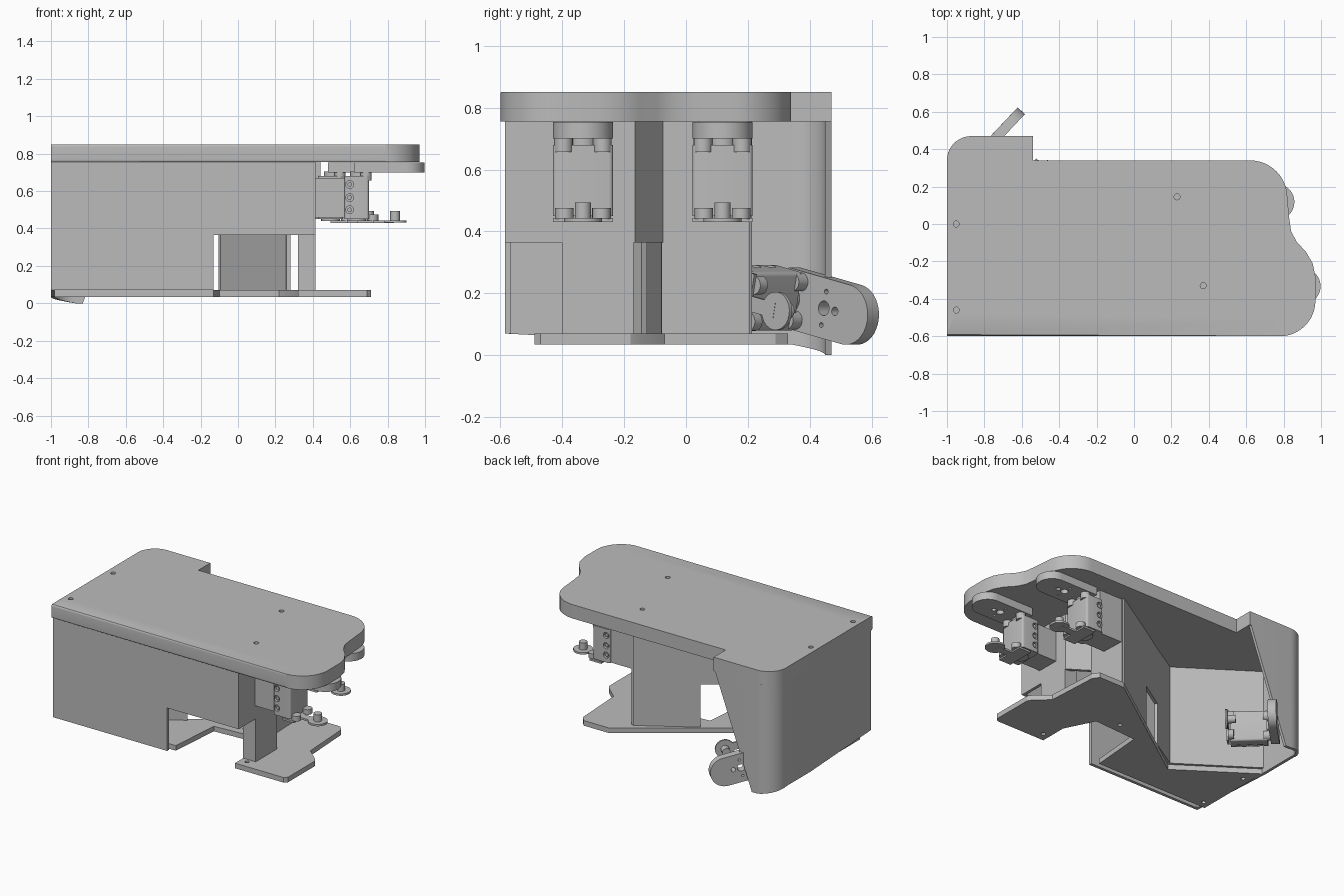
import bpy, bmesh, math
from mathutils import Matrix, Vector

cube = bpy.data.objects.get("Cube")
if cube:
    bpy.data.objects.remove(cube, do_unlink=True)

grey = bpy.data.materials.new("plain grey")
grey.use_nodes = True
grey.diffuse_color = (0.5, 0.5, 0.5, 1)
grey.node_tree.nodes["Principled BSDF"].inputs["Base Color"].default_value = (0.5, 0.5, 0.5, 1)


def arc(cx, cy, r, a0, a1, n=12):
    angles = [math.radians(a0 + (a1 - a0) * i / n) for i in range(n + 1)]
    return [(cx + r * math.cos(a), cy + r * math.sin(a)) for a in angles]


def circle(x, y, r, n=24):
    return arc(x, y, r, 0, 360, n)[:-1]


def rect(x0, y0, x1, y1):
    return [(x0, y0), (x1, y0), (x1, y1), (x0, y1)]


def activate(obj):
    bpy.ops.object.select_all(action="DESELECT")
    obj.select_set(True)
    bpy.context.view_layer.objects.active = obj


def finish(name, bm):
    bmesh.ops.recalc_face_normals(bm, faces=bm.faces)
    mesh = bpy.data.meshes.new(name)
    bm.to_mesh(mesh)
    bm.free()
    mesh.materials.append(grey)
    obj = bpy.data.objects.new(name, mesh)
    bpy.context.collection.objects.link(obj)
    return obj


def smooth(obj):
    activate(obj)
    bpy.ops.object.shade_smooth_by_angle(angle=math.radians(30))
    return obj


def prism(name, outline, z0, z1, matrix=Matrix(), bevel=None):
    """Extrude a flat outline from z0 to z1, then place it."""
    bm = bmesh.new()
    face = bm.faces.new([bm.verts.new((x, y, z0)) for x, y in outline])
    ext = bmesh.ops.extrude_face_region(bm, geom=[face])
    bmesh.ops.translate(bm, vec=(0, 0, z1 - z0),
                        verts=[v for v in ext["geom"] if isinstance(v, bmesh.types.BMVert)])
    if bevel:
        edges = [e for e in bm.edges if bevel(*e.verts)]
        bmesh.ops.bevel(bm, geom=edges, offset=0.014, segments=4, profile=0.5, affect="EDGES")
    bm.transform(matrix)
    return smooth(finish(name, bm))


def wall(name, bottom, top, thickness=0.02):
    """Upright sheet between two rows of points, given thickness."""
    bm = bmesh.new()
    low = [bm.verts.new(p) for p in bottom]
    high = [bm.verts.new(p) for p in top]
    for i in range(len(low) - 1):
        bm.faces.new((low[i], low[i + 1], high[i + 1], high[i]))
    obj = finish(name, bm)
    mod = obj.modifiers.new("thickness", "SOLIDIFY")
    mod.thickness = thickness
    mod.offset = 0
    mod.use_even_offset = True
    activate(obj)
    bpy.ops.object.modifier_apply(modifier=mod.name)
    return smooth(obj)


def straight_wall(name, path, z0, z1, thickness=0.02):
    return wall(name, [(x, y, z0) for x, y in path], [(x, y, z1) for x, y in path], thickness)


def cut(obj, cutters):
    activate(obj)
    for c in cutters:
        c.hide_render = True
        mod = obj.modifiers.new("hole", "BOOLEAN")
        mod.operation = "DIFFERENCE"
        mod.solver = "EXACT"
        mod.object = c
        activate(obj)
        bpy.ops.object.modifier_apply(modifier=mod.name)
        bpy.data.objects.remove(c, do_unlink=True)
    smooth(obj)


def drill(obj, holes, z0, z1, matrix=Matrix()):
    cut(obj, [prism("cutter", circle(x, y, r, 16), z0, z1, matrix) for x, y, r in holes])


LOW, MID, HIGH, TOP = 0.07, 0.365, 0.755, 0.85

# Top plate with a wavy end and a softened front edge
plate_outline = ([(-1, -0.6)] + arc(0.78, -0.41, 0.19, -90, 0)
                 + [(0.97, -0.28), (0.955, -0.21), (0.92, -0.15), (0.87, -0.095),
                    (0.84, -0.04), (0.83, 0.03)]
                 + arc(0.62, 0.14, 0.2, 0, 90)
                 + [(-0.54, 0.34), (-0.54, 0.47)] + arc(-0.87, 0.34, 0.13, 90, 180))
plate = prism("top_plate", plate_outline, HIGH, TOP,
              bevel=lambda a, b: a.co.y < -0.595 and b.co.y < -0.595 and abs(a.co.x - b.co.x) > 1)
drill(plate, [(-0.95, 0, 0.016), (-0.95, -0.46, 0.016), (0.23, 0.145, 0.016),
              (0.37, -0.33, 0.016)], 0.7, 0.9)

# Bottom plate
base_outline = [(-0.98, -0.49), (-0.13, -0.49), (-0.1, -0.12), (0.22, -0.1), (0.32, -0.3),
                (0.32, -0.49), (0.69, -0.49), (0.71, -0.47), (0.71, -0.18), (0.69, -0.15),
                (0.6, -0.07), (0.58, 0.29), (0.55, 0.33), (0.36, 0.33), (-0.5, -0.27), (-0.98, 0.06)]
base = prism("bottom_plate", base_outline, 0.035, LOW)
drill(base, [(0.37, -0.43, 0.014), (0.08, -0.04, 0.014), (-0.93, -0.06, 0.014),
             (-0.93, -0.44, 0.014)], 0, 0.1)

# Front wall with a low notch, drawn in x and z
stand = Matrix.Translation((0, -0.565, 0)) @ Matrix.Rotation(math.pi / 2, 4, "X")
prism("front_wall", [(-1, LOW), (-0.13, LOW), (-0.13, MID), (0.415, MID), (0.415, HIGH),
                     (-1, HIGH)], 0, 0.02, stand)

# Right side: upper wall, post, angled link and rear panel
straight_wall("right_upper_wall", [(0.405, -0.585), (0.405, -0.17), (0.27, -0.08)], MID, HIGH)
prism("right_post", rect(0.32, -0.40, 0.415, -0.17), LOW, HIGH)
straight_wall("right_rear_panel", [(0.27, -0.08), (0.26, 0.205)], LOW, HIGH)

# Slanted back walls with a window between them
straight_wall("slanted_wall", [(0.26, 0.205), (-0.1, -0.015)], LOW, HIGH)
straight_wall("window_lintel", [(-0.1, -0.015), (-0.29, -0.135)], MID, HIGH)
straight_wall("recess_wall", [(-0.29, -0.135), (-0.5, -0.26), (-0.985, 0.07)], LOW, HIGH)

# Left end wall curving round into a tapering rear flap
curve = arc(-0.87, 0.34, 0.12, 180, 90)
end_path = [(-0.99, -0.585), (-0.99, 0.07)] + curve
low_row = [(x, y, LOW if y < 0 else 0.035) for x, y in end_path[:2]]
low_row += [(x, y, 0.035 * (1 - i / (len(curve) - 1))) for i, (x, y) in enumerate(curve)]
wall("left_end_wall", low_row + [(-0.83, 0.46, 0)],
     [(x, y, HIGH) for x, y in end_path] + [(-0.55, 0.46, HIGH)])


def joint(prefix, m):
    """Motor box with a rounded tab above and a small arm below."""
    box = prism(prefix + "_motor", rect(-0.065, -0.0975, 0.065, 0.0975), -0.115, 0.115, m,
                bevel=lambda a, b: abs(a.co.z - b.co.z) > 0.1)
    side = m @ Matrix.Rotation(math.pi / 2, 4, "X")
    rows = [(-0.038, z, 0.021) for z in (-0.065, 0.0, 0.07)]
    drill(box, rows, 0.08, 0.12, side)
    drill(box, rows, -0.12, -0.08, side)
    for z in (-0.065, 0.0, 0.07):
        prism(prefix + "_screw", circle(-0.038, z, 0.012, 12), -0.092, 0.092, side)
    tab = prism(prefix + "_tab", [(-0.015, -0.0975)] + arc(0.265, 0, 0.0975, -90, 90, 20)
                + [(-0.015, 0.0975)], 0.135, 0.188, m)
    drill(tab, [(0.165, 0, 0.024), (0.215, 0, 0.014), (0.165, 0.055, 0.008),
                (0.165, -0.055, 0.008)], 0.1, 0.25, m)
    prism(prefix + "_neck", circle(0.01, 0, 0.045), 0.11, 0.14, m)
    prism(prefix + "_arm_bar", rect(0.0, -0.0975, 0.09, 0.0975), -0.135, -0.122, m)
    prism(prefix + "_arm", rect(0.08, -0.025, 0.2, 0.025), -0.135, -0.122, m)
    prism(prefix + "_arm_disc", circle(0.205, 0, 0.062), -0.134, -0.121, m)
    prism(prefix + "_arm_pin", circle(0.205, 0, 0.026), -0.125, -0.072, m)
    prism(prefix + "_arm_hub", circle(0, 0, 0.05), -0.125, -0.11, m)
    for s in (-1, 1):
        prism(prefix + "_tab_boss", circle(0.05, s * 0.063, 0.03), 0.092, 0.138, m)
        prism(prefix + "_arm_boss", circle(0.085, s * 0.06, 0.03), -0.125, -0.09, m)


# Two upright joints under the wavy end
joint("front_joint", Matrix.Translation((0.635, -0.333, 0.565)))
joint("rear_joint", Matrix.Translation((0.495, 0.118, 0.565)))
prism("front_mount", rect(0.41, -0.41, 0.575, -0.255), 0.46, 0.67)
prism("rear_mount", rect(0.265, 0.04, 0.44, 0.2), 0.45, HIGH)

# Tilted joint in the rear recess
along = Vector((0.66, 0.70, -0.2)).normalized()
axis = Vector((-0.72, 0.69, 0))
axis = (axis - along * axis.dot(along)).normalized()
tilt = Matrix((along, axis.cross(along), axis)).transposed().to_4x4()
joint("tilted_joint", Matrix.Translation((-0.73, 0.235, 0.185)) @ tilt)
